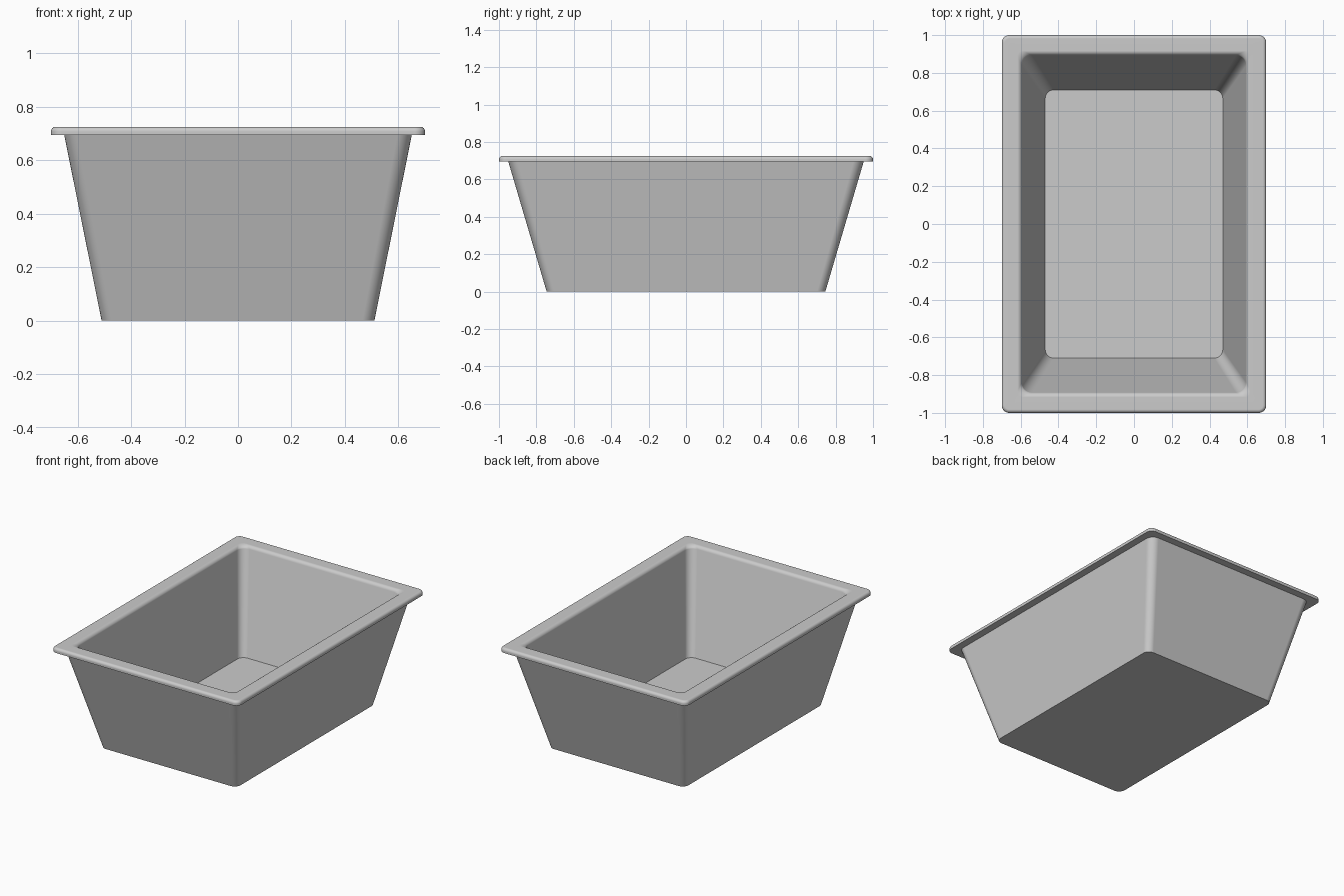
import bpy
import bmesh
from math import cos, sin, pi

cube = bpy.data.objects.get("Cube")
if cube:
    bpy.data.objects.remove(cube, do_unlink=True)

CORNER_STEPS = 8
FILLET_STEPS = 6


def rounded_rect(bm, hx, hy, z, radius):
    """Ring of vertices around a rounded rectangle with half sizes hx, hy."""
    ring = []
    for quarter, (sx, sy) in enumerate([(1, 1), (-1, 1), (-1, -1), (1, -1)]):
        for i in range(CORNER_STEPS + 1):
            a = (quarter + i / CORNER_STEPS) * pi / 2
            ring.append(bm.verts.new((sx * (hx - radius) + radius * cos(a),
                                      sy * (hy - radius) + radius * sin(a), z)))
    return ring


# Single grey plastic
grey = bpy.data.materials.new("grey_plastic")
grey.use_nodes = True
colour = (0.6, 0.6, 0.6, 1)
grey.diffuse_color = colour
grey.node_tree.nodes["Principled BSDF"].inputs["Base Color"].default_value = colour

# Wall section from outer base, over the rim, to inner floor: (hx, hy, z, radius)
TOP = 0.725
section = [(0.51, 0.745, 0, 0.045),
           (0.65, 0.95, 0.695, 0.055),
           (0.70, 1.0, 0.695, 0.04)]

# Rounded outer lip
lip = 0.018
for i in range(FILLET_STEPS + 1):
    a = i / FILLET_STEPS * pi / 2
    inset = lip * (1 - cos(a))
    section.append((0.70 - inset, 1.0 - inset, TOP - lip * (1 - sin(a)), 0.04 - inset))

# Rounded inner lip, rolling down into the sloped wall
roll = 0.025
for i in range(FILLET_STEPS + 1):
    a = i / FILLET_STEPS * 0.43 * pi
    slide = roll * sin(a)
    section.append((0.618 - slide, 0.917 - slide, TOP - roll * (1 - cos(a)), 0.03 + slide))

section.append((0.47, 0.71, 0.07, 0.045))

# Loft the tub and cap the base and the floor
bm = bmesh.new()
rings = [rounded_rect(bm, *s) for s in section]
for low, high in zip(rings, rings[1:]):
    count = len(low)
    for i in range(count):
        j = (i + 1) % count
        bm.faces.new((low[i], low[j], high[j], high[i]))
bm.faces.new(reversed(rings[0]))
bm.faces.new(rings[-1])
bmesh.ops.recalc_face_normals(bm, faces=bm.faces)

mesh = bpy.data.meshes.new("tub")
bm.to_mesh(mesh)
bm.free()
mesh.materials.append(grey)
tub = bpy.data.objects.new("tub", mesh)
bpy.context.collection.objects.link(tub)

# Smooth corners and lips, sharp floor and rim underside
bpy.ops.object.select_all(action="DESELECT")
tub.select_set(True)
bpy.context.view_layer.objects.active = tub
bpy.ops.object.shade_smooth_by_angle(angle=pi / 6)
weighted = tub.modifiers.new("flat_walls", "WEIGHTED_NORMAL")
weighted.keep_sharp = True
